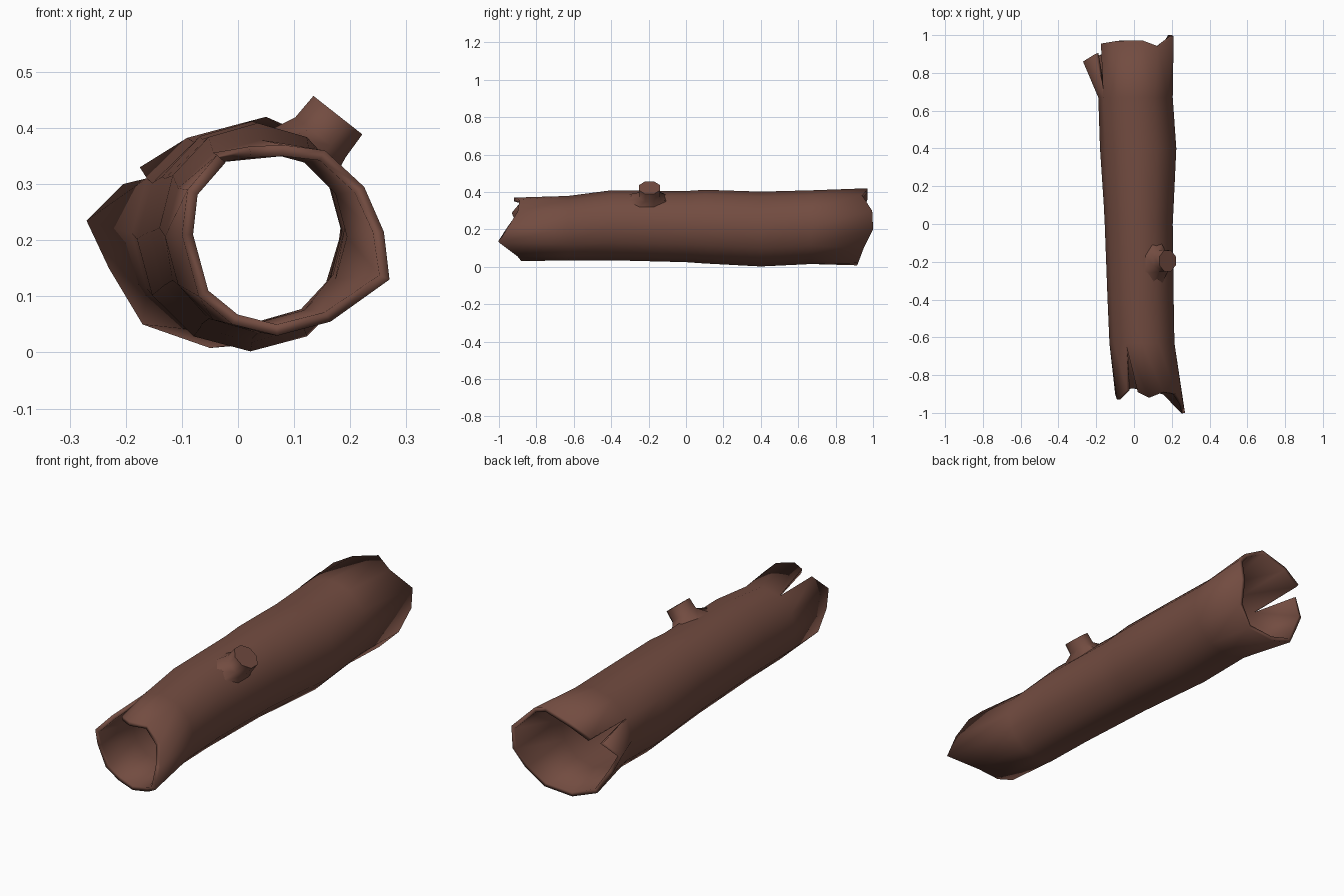
import bpy
import math
from mathutils import Vector

if "Cube" in bpy.data.objects:
    bpy.data.objects.remove(bpy.data.objects["Cube"])

N = 12
bark = bpy.data.materials.new("bark_brown")
bark.diffuse_color = (0.17, 0.072, 0.052, 1)
bark.use_nodes = True
bark.node_tree.nodes["Principled BSDF"].inputs["Base Color"].default_value = bark.diffuse_color


def make_object(name, verts, faces, angle):
    mesh = bpy.data.meshes.new(name)
    mesh.from_pydata(verts, [], faces)
    mesh.materials.append(bark)
    ob = bpy.data.objects.new(name, mesh)
    bpy.context.collection.objects.link(ob)
    bpy.ops.object.select_all(action='DESELECT')
    ob.select_set(True)
    bpy.context.view_layer.objects.active = ob
    bpy.ops.object.shade_smooth_by_angle(angle=math.radians(angle))
    return ob


# Torn ends: one (x, y, z) rim point per side, going round from +x to +z
front = [(.26, -.95, .215), (.225, -.90, .295), (.155, -.89, .36), (.08, -.92, .37),
         (.02, -.89, .367), (-.09, -.93, .29), (-.10, -.90, .21), (-.07, -.88, .10),
         (-.01, -.87, .05), (.07, -.88, .03), (.165, -.90, .055), (.27, -1.0, .13)]
rear = [(.20, 1.0, .20), (.21, .995, .30), (.13, .94, .385), (.05, .97, .42),
        (-.085, .97, .38), (-.175, .955, .33), (-.27, .86, .235), (-.23, .87, .15),
        (-.17, .90, .05), (-.05, .915, .008), (.09, .92, .02), (.17, .95, .10)]
# Body stations: y, centre x, centre z, radius x, radius z
stations = [(-.63, .042, .207, .172, .172), (-.40, .035, .222, .175, .187),
            (0, .025, .215, .18, .19), (.10, .025, .215, .185, .197),
            (.40, .022, .202, .202, .20), (.67, .008, .212, .197, .197)]


def ring(y, cx, cz, rx, rz):
    return [(cx + rx * math.cos(2 * math.pi * i / N), y,
             cz + rz * math.sin(2 * math.pi * i / N)) for i in range(N)]


# Hollow log shell, with a split at each end
rings = [front] + [ring(*s) for s in stations] + [rear]
verts = [p for r in rings for p in r]
front_split, rear_split = len(verts), len(verts) + 1
verts += [(-.037, -.88, .352), (-.205, .90, .30)]
last = len(rings) - 1


def vid(j, i, side):
    # the far side of each split uses its own rim point
    if side == i % N:
        if j == 0 and side == 4:
            return front_split
        if j == last and side == 5:
            return rear_split
    return j * N + i % N


faces = [(vid(j, i, i), vid(j + 1, i, i), vid(j + 1, i + 1, i), vid(j, i + 1, i))
         for j in range(last) for i in range(N)]
log = make_object("log_shell", verts, faces, 42)
wall = log.modifiers.new("wall", 'SOLIDIFY')
wall.thickness = 0.02
wall.offset = -1

# Broken branch stub, flaring into the log's curved surface
S = 8
axis = Vector((.618, 0, .786))
across = Vector((.786, 0, -.618))
along = Vector((0, 1, 0))
cap = Vector((.178, -.195, .423))
bv = []
for k in range(S):
    a = 2 * math.pi * (k + .5) / S
    c, s = math.cos(a), math.sin(a)
    th = math.radians(57 - 27 * c)
    bv.append(Vector((.03 + .177 * .95 * math.cos(th), -.215 + .12 * s,
                      .218 + .188 * .95 * math.sin(th))))
for depth, r in ((.05, .062), (0, .06)):
    for k in range(S):
        a = 2 * math.pi * (k + .5) / S
        bv.append(cap - axis * depth + across * r * math.cos(a) + along * r * math.sin(a))
bf = [(j * S + k, j * S + (k + 1) % S, (j + 1) * S + (k + 1) % S, (j + 1) * S + k)
      for j in range(2) for k in range(S)]
bf.append(tuple(range(2 * S, 3 * S)))
make_object("branch_stub", bv, bf, 50)
